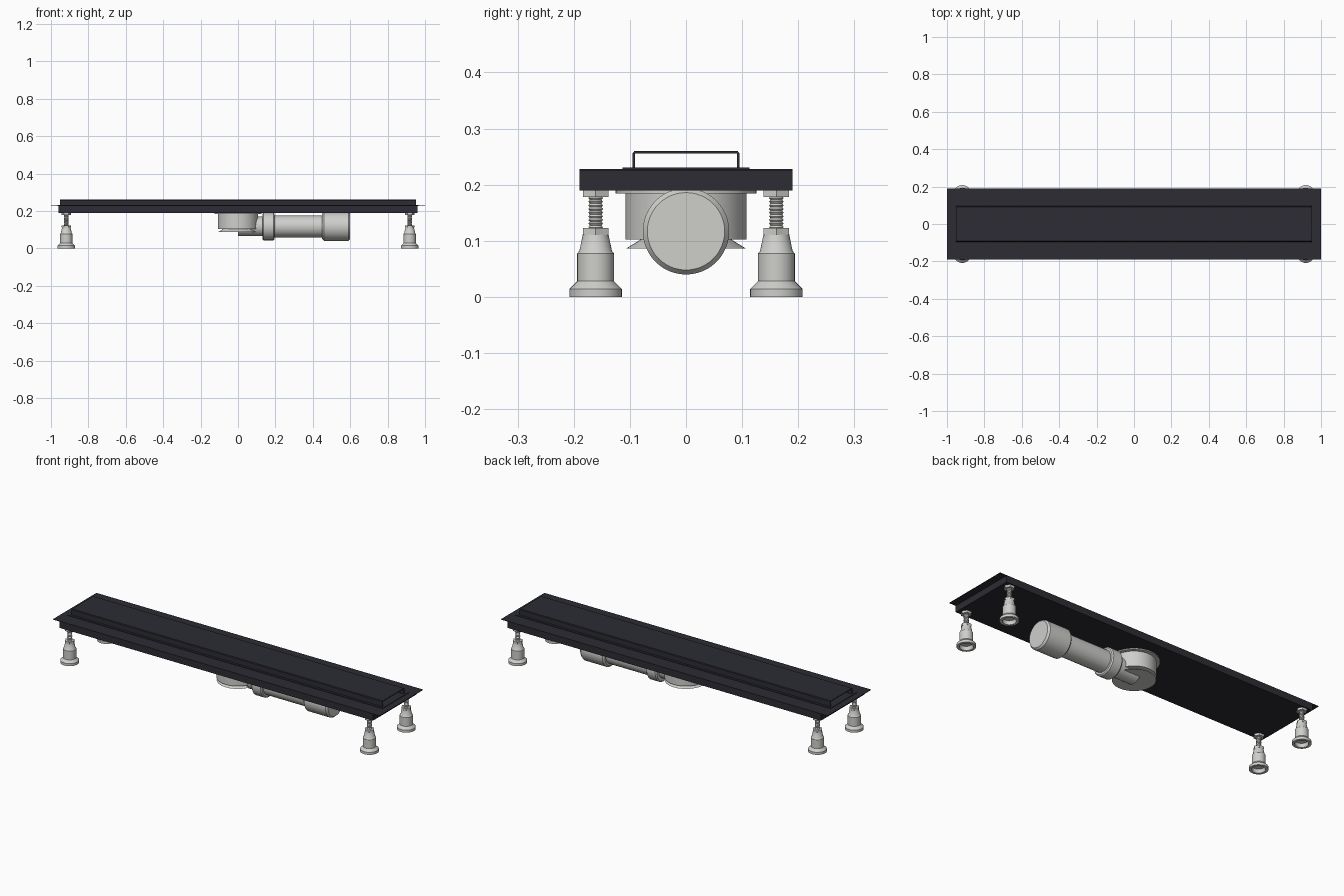
import bpy, bmesh, math
from mathutils import Matrix, Vector

cube = bpy.data.objects.get("Cube")
if cube:
    bpy.data.objects.remove(cube, do_unlink=True)


def material(name, rgb):
    m = bpy.data.materials.new(name)
    m.use_nodes = True
    m.diffuse_color = (*rgb, 1)
    bsdf = next(n for n in m.node_tree.nodes if n.type == 'BSDF_PRINCIPLED')
    bsdf.inputs["Base Color"].default_value = (*rgb, 1)
    return m


DARK = material("dark coating", (0.025, 0.025, 0.034))
GREY = material("light grey plastic", (0.62, 0.62, 0.60))


def finish(name, bm, mat, smooth=False):
    bmesh.ops.recalc_face_normals(bm, faces=bm.faces)
    me = bpy.data.meshes.new(name)
    bm.to_mesh(me)
    bm.free()
    me.materials.append(mat)
    ob = bpy.data.objects.new(name, me)
    bpy.context.collection.objects.link(ob)
    if smooth:
        bpy.ops.object.select_all(action='DESELECT')
        ob.select_set(True)
        bpy.context.view_layer.objects.active = ob
        bpy.ops.object.shade_smooth_by_angle(angle=math.radians(30))
    return ob


def box(bm, lo, hi):
    lo, hi = Vector(lo), Vector(hi)
    mat = Matrix.Translation((lo + hi) / 2) @ Matrix.Diagonal((*(hi - lo), 1))
    bmesh.ops.create_cube(bm, size=1, matrix=mat)


def lathe(name, profile, at, mat=GREY, sides=48, along_x=False):
    """Revolve (radius, height) pairs about z, or about x when along_x."""
    bm = bmesh.new()
    verts = [bm.verts.new((r, 0, h)) for r, h in profile]
    edges = [bm.edges.new(p) for p in zip(verts, verts[1:])]
    bmesh.ops.spin(bm, geom=verts + edges, cent=(0, 0, 0), axis=(0, 0, 1),
                   angle=math.tau, steps=sides, use_duplicate=False)
    bmesh.ops.remove_doubles(bm, verts=bm.verts, dist=1e-5)
    rot = Matrix.Rotation(math.pi / 2, 4, 'Y') if along_x else Matrix()
    bm.transform(Matrix.Translation(at) @ rot)
    return finish(name, bm, mat, smooth=True)


# Tray with a thin flange overhanging both ends
bm = bmesh.new()
box(bm, (-0.96, -0.19, 0.19), (0.96, 0.19, 0.225))
finish("tray", bm, DARK)
bm = bmesh.new()
box(bm, (-1, -0.19, 0.225), (1, 0.19, 0.228))
finish("flange", bm, DARK)

# Raised rim around the cover
bm = bmesh.new()
for s in (-1, 1):
    ys = sorted((s * 0.1, s * 0.113))
    box(bm, (-0.965, ys[0], 0.227), (0.965, ys[1], 0.231))
    xs = sorted((s * 0.953, s * 0.965))
    box(bm, (xs[0], -0.1, 0.227), (xs[1], 0.1, 0.231))
finish("cover_rim", bm, DARK)

# Cover: folded sheet with open ends
T = 0.004
section = [(-0.095, 0.228), (-0.095, 0.256), (-0.092, 0.26),
           (0.092, 0.26), (0.095, 0.256), (0.095, 0.228),
           (0.095 - T, 0.228), (0.095 - T, 0.26 - T),
           (T - 0.095, 0.26 - T), (T - 0.095, 0.228)]
bm = bmesh.new()
face = bm.faces.new([bm.verts.new((-0.952, y, z)) for y, z in section])
ext = bmesh.ops.extrude_face_region(bm, geom=[face], use_keep_orig=True)
bmesh.ops.translate(bm, vec=(1.904, 0, 0),
                    verts=[v for v in ext["geom"] if isinstance(v, bmesh.types.BMVert)])
finish("cover", bm, DARK)

# Siphon cup under the tray
lathe("siphon_collar", [(0, 0.184), (0.126, 0.184), (0.126, 0.191), (0, 0.191)], (0, 0, 0))
lathe("siphon_body", [(0, 0.102), (0.108, 0.102), (0.108, 0.186), (0, 0.186)], (0, 0, 0), sides=64)
lathe("siphon_base", [(0, 0.086), (0.107, 0.086), (0.08, 0.103), (0, 0.103)], (0, 0, 0), sides=64)

# Outlet pipe running toward the left end
AXIS = (0, 0, 0.117)
lathe("outlet_stub", [(0, 0), (0.052, 0), (0.052, 0.14), (0, 0.14)], AXIS, along_x=True)
lathe("outlet_ring", [(0, 0.13), (0.068, 0.13), (0.074, 0.137), (0.074, 0.189),
                      (0.068, 0.195), (0, 0.195)], AXIS, along_x=True)
lathe("outlet_pipe", [(0, 0.19), (0.058, 0.19), (0.058, 0.46), (0, 0.46)], AXIS, along_x=True)
lathe("outlet_coupler", [(0, 0.45), (0.068, 0.45), (0.077, 0.459), (0.077, 0.59),
                         (0.069, 0.6), (0, 0.6)], AXIS, along_x=True)

# Adjustable feet
foot = [(0, 0.02), (0.03, 0.02), (0.034, 0), (0.047, 0), (0.047, 0.014),
        (0.035, 0.026), (0.033, 0.028), (0.033, 0.077), (0.029, 0.082),
        (0.023, 0.111), (0, 0.111)]
thread = [(0, 0.12)]
for i in range(9):
    z = 0.121 + i * 0.0065
    thread += [(0.0105, z), (0.013, z + 0.0032)]
thread += [(0.0105, 0.18), (0, 0.18)]


def hexagon(z0, z1):
    return [(0, z0), (0.026, z0), (0.026, z1), (0, z1)]


for xs, side in ((1, "left"), (-1, "right")):
    for ys, end in ((-1, "front"), (1, "back")):
        at = (xs * 0.918, ys * 0.161, 0)
        tag = f"{end}_{side}"
        lathe("foot_" + tag, foot, at, sides=32)
        lathe("foot_cap_" + tag, hexagon(0.11, 0.123), at, sides=6)
        lathe("threaded_rod_" + tag, thread, at, sides=20)
        lathe("lock_nut_" + tag, hexagon(0.178, 0.191), at, sides=6)
